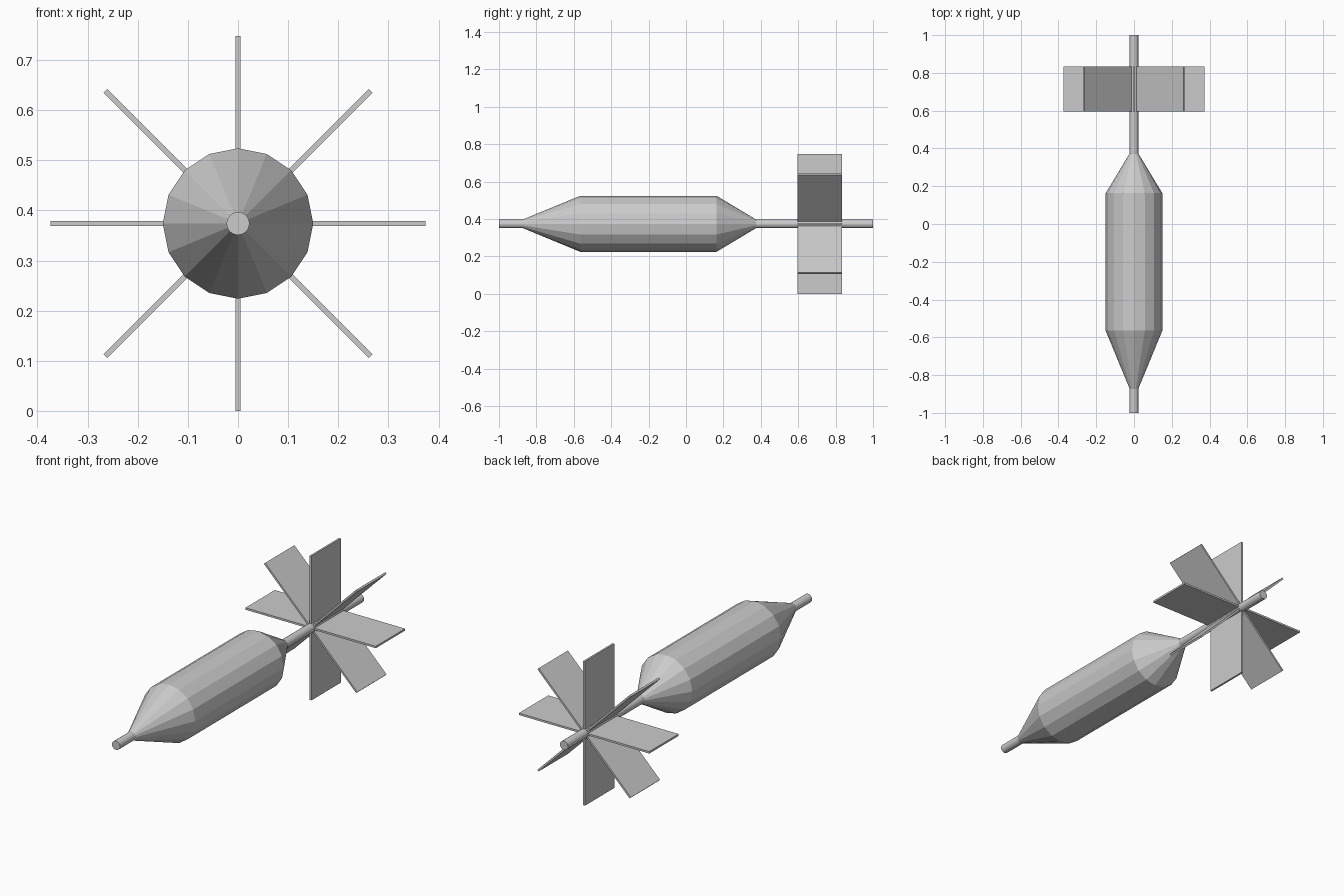
import bpy, bmesh
from math import cos, sin, pi
from mathutils import Matrix

if "Cube" in bpy.data.objects:
    bpy.data.objects.remove(bpy.data.objects["Cube"])

AXIS_Z = 0.374      # height of the long axis
ROD_R = 0.023
FIN_R = 0.374


def finish(bm, name):
    bmesh.ops.recalc_face_normals(bm, faces=bm.faces)
    mesh = bpy.data.meshes.new(name)
    bm.to_mesh(mesh)
    bm.free()
    obj = bpy.data.objects.new(name, mesh)
    obj.location.z = AXIS_Z
    bpy.context.collection.objects.link(obj)
    return obj


def lathe_y(name, profile, sides):
    """Closed solid of revolution around y from (y, radius) pairs."""
    bm = bmesh.new()
    rings = [[bm.verts.new((r * cos(2 * pi * i / sides), y, r * sin(2 * pi * i / sides)))
              for i in range(sides)] for y, r in profile]
    for a, b in zip(rings, rings[1:]):
        for i in range(sides):
            j = (i + 1) % sides
            bm.faces.new((a[i], a[j], b[j], b[i]))
    bm.faces.new(rings[0])
    bm.faces.new(rings[-1])
    return finish(bm, name)


# Faceted body with tapered ends
lathe_y("body", [(-0.875, ROD_R - 0.001), (-0.565, 0.15), (0.163, 0.15), (0.376, ROD_R - 0.001)], 16)

# Thin rod through the whole length
lathe_y("centre_rod", [(-1, ROD_R), (1, ROD_R)], 16)

# Eight flat radial fins, rooted inside the rod
inner = 0.015
for k in range(8):
    bm = bmesh.new()
    bmesh.ops.create_cube(bm, size=1)
    place = (Matrix.Rotation(k * pi / 4, 4, 'Y')
             @ Matrix.Translation(((inner + FIN_R) / 2, 0.715, 0))
             @ Matrix.Diagonal((FIN_R - inner, 0.24, 0.01, 1)))
    bmesh.ops.transform(bm, matrix=place, verts=bm.verts)
    finish(bm, f"tail_fin_{k + 1}")
